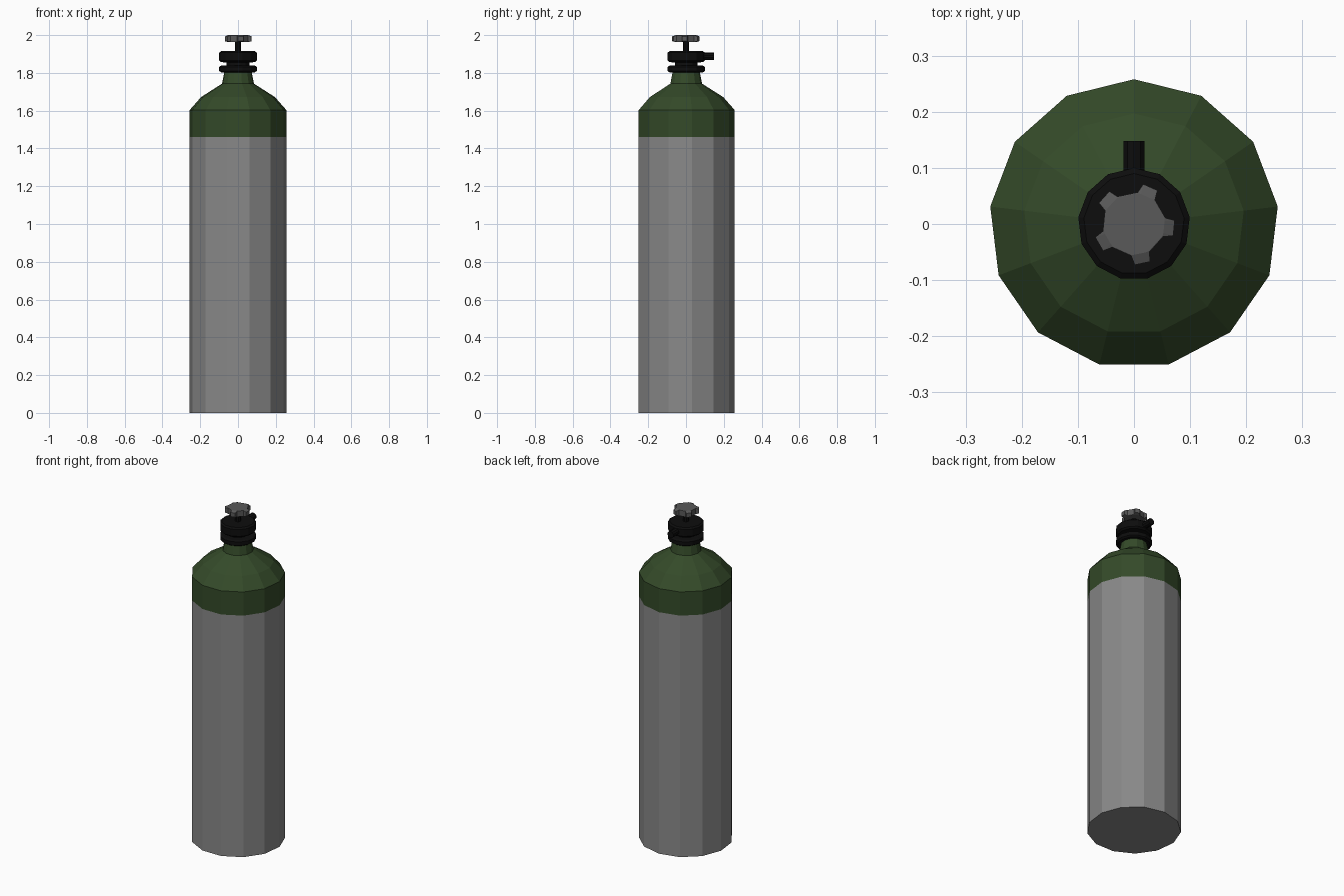
import bpy, bmesh, math
from mathutils import Matrix

if "Cube" in bpy.data.objects:
    bpy.data.objects.remove(bpy.data.objects["Cube"])

SIDES = 13


def material(name, rgb):
    m = bpy.data.materials.new(name)
    m.diffuse_color = (*rgb, 1)
    m.use_nodes = True
    m.node_tree.nodes["Principled BSDF"].inputs["Base Color"].default_value = m.diffuse_color
    return m


GREY = material("tank grey", (0.25, 0.25, 0.25))
GREEN = material("dark green", (0.034, 0.068, 0.022))
BLACK = material("valve black", (0.004, 0.004, 0.004))
KNOB = material("knob grey", (0.10, 0.10, 0.10))


def finish(name, bm, mats):
    bmesh.ops.recalc_face_normals(bm, faces=bm.faces[:])
    me = bpy.data.meshes.new(name)
    bm.to_mesh(me)
    bm.free()
    for m in mats:
        me.materials.append(m)
    ob = bpy.data.objects.new(name, me)
    bpy.context.collection.objects.link(ob)
    return ob


def loft(bm, rings):
    """Skin matching rings of points and cap both ends."""
    rings = [[bm.verts.new(p) for p in r] for r in rings]
    n = len(rings[0])
    for a, b in zip(rings, rings[1:]):
        for i in range(n):
            j = (i + 1) % n
            bm.faces.new((a[i], a[j], b[j], b[i]))
    bm.faces.new(rings[0][::-1])
    bm.faces.new(rings[-1])


def lathe(name, profile, mats, sides=SIDES):
    bm = bmesh.new()
    ang = [math.pi / 2 + math.tau * i / sides for i in range(sides)]
    loft(bm, [[(r * math.cos(a), r * math.sin(a), z) for a in ang] for r, z in profile])
    return finish(name, bm, mats)


# Tank: grey cylinder, green band, shoulder and neck
tank = lathe("tank", [(0.258, 0), (0.258, 1.46), (0.258, 1.603), (0.197, 1.672),
                      (0.085, 1.743), (0.072, 1.81)], [GREY, GREEN])
for p in tank.data.polygons:
    p.material_index = 1 if p.center.z > 1.46 else 0

# Valve body: two collars with a groove between, then the stem
lathe("valve_body", [(0.09, 1.803), (0.1, 1.81), (0.1, 1.832), (0.09, 1.838),
                     (0.06, 1.84), (0.06, 1.855), (0.09, 1.857), (0.1, 1.866),
                     (0.1, 1.907), (0.09, 1.915)], [BLACK])
lathe("valve_stem", [(0.016, 1.90), (0.016, 1.975)], [BLACK], 8)

# Outlet nozzle pointing back
bm = bmesh.new()
bmesh.ops.create_cone(bm, cap_ends=True, segments=10, radius1=0.02, radius2=0.02, depth=0.088,
                      matrix=Matrix.Translation((0, 0.104, 1.887)) @ Matrix.Rotation(math.pi / 2, 4, 'X'))
finish("outlet_nozzle", bm, [BLACK])

# Hand knob with five lobes, lobe tips slightly thinner than the hub
outline = []
for k in range(5):
    for da, r, tip in ((-17, 0.057, 0), (-11, 0.073, 1), (11, 0.073, 1), (17, 0.057, 0)):
        a = math.radians(66 + 72 * k + da)
        outline.append((r * math.cos(a), r * math.sin(a), tip))
bm = bmesh.new()
hub = [(x * (0.75 if t else 0.97), y * (0.75 if t else 0.97)) for x, y, t in outline]
loft(bm, [[(x, y, 1.963) for x, y in hub],
          [(x, y, 1.968 if t else 1.964) for x, y, t in outline],
          [(x, y, 1.993 if t else 1.999) for x, y, t in outline],
          [(x, y, 2.0) for x, y in hub]])
finish("hand_knob", bm, [KNOB])
